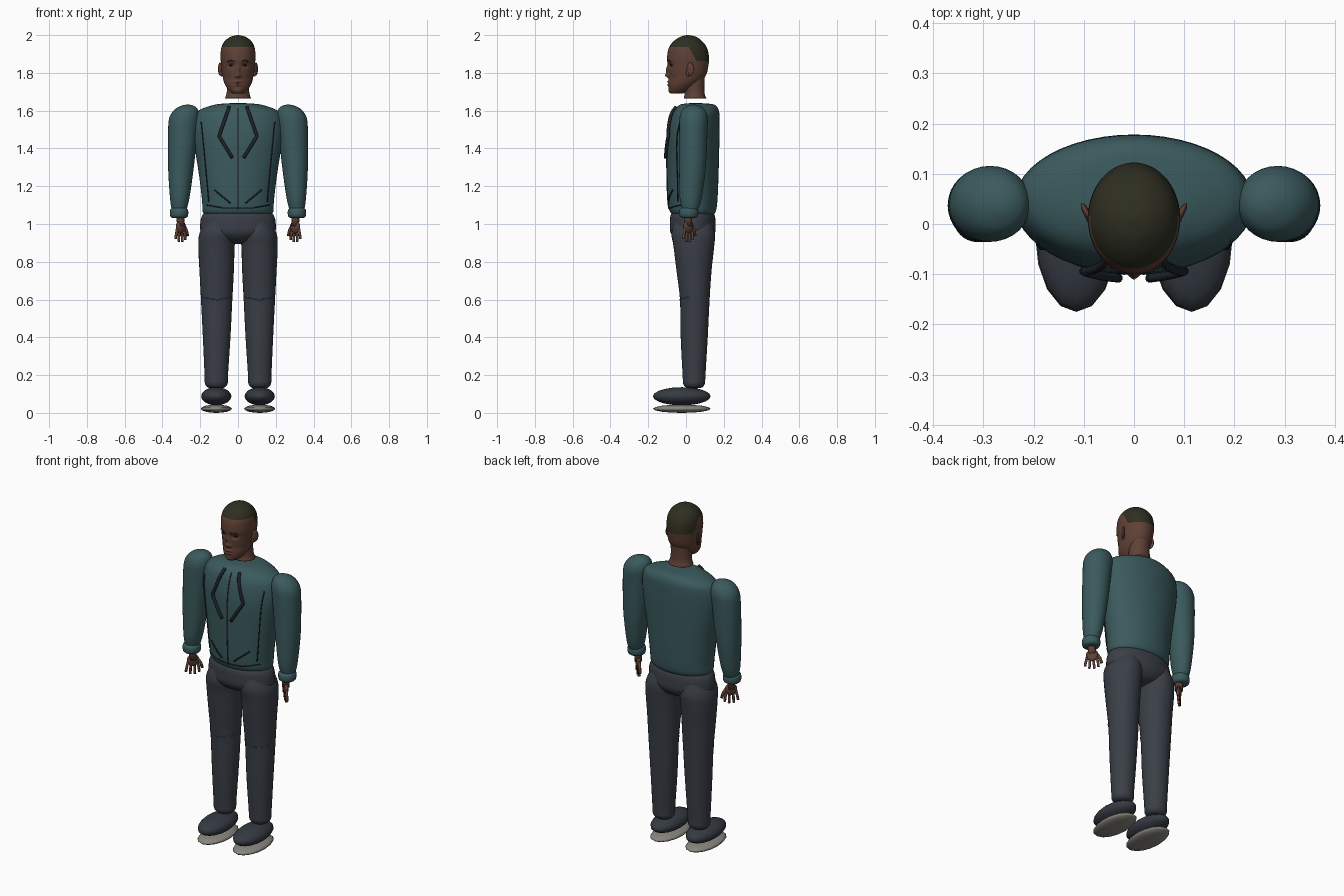
import bpy, bmesh, math
from mathutils import Vector, Matrix

if "Cube" in bpy.data.objects:
    bpy.data.objects.remove(bpy.data.objects["Cube"])


def material(name, rgb):
    m = bpy.data.materials.new(name)
    m.diffuse_color = (*rgb, 1)
    m.use_nodes = True
    m.node_tree.nodes["Principled BSDF"].inputs["Base Color"].default_value = m.diffuse_color
    return m


SKIN = material("brown skin", (0.115, 0.052, 0.036))
HAIR = material("dark hair", (0.027, 0.027, 0.015))
TEAL = material("teal jacket", (0.043, 0.102, 0.110))
NAVY = material("slate trousers", (0.042, 0.049, 0.062))
SHOE = material("shoe navy", (0.035, 0.043, 0.055))
SOLE = material("sole grey", (0.25, 0.24, 0.21))
TRIM = material("dark trim", (0.013, 0.017, 0.023))
ZIP = material("zip red brown", (0.06, 0.03, 0.03))
EYE = material("eye dark", (0.02, 0.013, 0.01))


def finish(name, bm, *mats):
    bmesh.ops.recalc_face_normals(bm, faces=bm.faces)
    me = bpy.data.meshes.new(name)
    bm.to_mesh(me)
    bm.free()
    for m in mats:
        me.materials.append(m)
    for p in me.polygons:
        p.use_smooth = True
    ob = bpy.data.objects.new(name, me)
    bpy.context.collection.objects.link(ob)
    return ob


def smooth_rows(rows, sub):
    """Catmull-Rom interpolation between profile rows."""
    out = []
    n = len(rows)
    for i in range(n - 1):
        a, b, c, d = rows[max(i - 1, 0)], rows[i], rows[i + 1], rows[min(i + 2, n - 1)]
        for k in range(sub):
            t = k / sub
            out.append([0.5 * (2 * q + (r - p) * t + (2 * p - 5 * q + 4 * r - s) * t * t
                               + (3 * q - p - 3 * r + s) * t ** 3)
                        for p, q, r, s in zip(a, b, c, d)])
    return out + [list(rows[-1])]


def loft(name, rows, mats, side=1, seg=32, sub=4):
    """Rows are (z, centre x, half width, front y, back y)."""
    bm = bmesh.new()
    rings = []
    for z, cx, rx, yf, yb in smooth_rows(rows, sub):
        rings.append([bm.verts.new((side * cx + rx * math.cos(a), (yf + yb) / 2 + (yb - yf) / 2 * math.sin(a), z))
                      for a in (2 * math.pi * k / seg for k in range(seg))])
    for lo, hi in zip(rings, rings[1:]):
        for k in range(seg):
            j = (k + 1) % seg
            bm.faces.new((lo[k], lo[j], hi[j], hi[k]))
    bm.faces.new(rings[0])
    bm.faces.new(rings[-1])
    return finish(name, bm, *mats)


def ball(name, loc, size, mat, seg=16, rings=10, turn=0.0):
    bm = bmesh.new()
    bmesh.ops.create_uvsphere(bm, u_segments=seg, v_segments=rings, radius=1)
    bm.transform(Matrix.Translation(loc) @ Matrix.Rotation(turn, 4, 'Z') @ Matrix.Diagonal((*size, 1)))
    return finish(name, bm, mat)


def tube(name, pts, r, mat, sides=8):
    """Round strip swept along a path of points."""
    bm = bmesh.new()
    pts = [Vector(p) for p in pts]
    rings = []
    for i, p in enumerate(pts):
        d = (pts[min(i + 1, len(pts) - 1)] - pts[max(i - 1, 0)]).normalized()
        u = d.cross(Vector((0.3, 1, 0.1))).normalized()
        v = d.cross(u)
        rings.append([bm.verts.new(p + r * (u * math.cos(a) + v * math.sin(a)))
                      for a in (2 * math.pi * k / sides for k in range(sides))])
    for lo, hi in zip(rings, rings[1:]):
        for k in range(sides):
            j = (k + 1) % sides
            bm.faces.new((lo[k], lo[j], hi[j], hi[k]))
    bm.faces.new(rings[0])
    bm.faces.new(rings[-1])
    return finish(name, bm, mat)


def on_front(rows, pts, lift, side=1, steps=8):
    """Drape an (x, z) polyline over the front of a lofted part."""
    path = []
    fine = sorted(smooth_rows(rows, 4))
    for (x0, z0), (x1, z1) in zip(pts, pts[1:]):
        for k in range(steps + 1):
            x, z = x0 + (x1 - x0) * k / steps, z0 + (z1 - z0) * k / steps
            _, cx, rx, yf, yb = min(fine, key=lambda r: abs(r[0] - z))
            for lo, hi in zip(fine, fine[1:]):
                if lo[0] <= z < hi[0]:
                    t = (z - lo[0]) / (hi[0] - lo[0])
                    _, cx, rx, yf, yb = [p + (q - p) * t for p, q in zip(lo, hi)]
            bulge = math.sqrt(max(0.02, 1 - ((x - cx) / rx) ** 2))
            if k or not path:
                path.append((side * x, (yf + yb) / 2 - (yb - yf) / 2 * bulge - lift, z))
    return path


# Jacket body
torso = [(1.045, 0, .165, -.06, .14), (1.065, 0, .187, -.085, .157), (1.12, 0, .190, -.095, .166),
         (1.25, 0, .205, -.10, .172), (1.45, 0, .235, -.10, .177), (1.55, 0, .235, -.085, .178),
         (1.60, 0, .21, -.065, .174), (1.63, 0, .13, -.035, .155), (1.638, 0, .07, 0, .11),
         (1.64, 0, .01, .04, .06)]
loft("jacket_body", torso, [TEAL], seg=48)
tube("zip", on_front(torso, [(0, 1.08), (0, 1.61)], .001, steps=24), .003, ZIP)
tube("hem_seam", on_front(torso, [(-.165, 1.10), (-.08, 1.085), (.08, 1.085), (.165, 1.10)], .001), .003, TRIM)

# Sleeves, cuffs and jacket trim
sleeve = [(1.07, .311, .038, -.018, .06), (1.09, .311, .043, -.025, .07), (1.15, .308, .053, -.034, .085),
          (1.30, .302, .068, -.036, .105), (1.50, .291, .079, -.036, .114), (1.57, .283, .078, -.033, .114),
          (1.61, .273, .058, -.015, .095), (1.628, .267, .028, .015, .065), (1.632, .266, .006, .034, .046)]
cuff = [(1.032, .312, .036, -.02, .05), (1.04, .312, .046, -.033, .062), (1.06, .312, .049, -.036, .066),
        (1.078, .312, .046, -.033, .063), (1.086, .312, .036, -.02, .055)]
for s, tag in ((-1, "right"), (1, "left")):
    loft(f"{tag}_sleeve", sleeve, [TEAL], s)
    loft(f"{tag}_cuff", cuff, [TEAL], s, sub=2)
    tube(f"{tag}_lapel", on_front(torso, [(.047, 1.62), (.10, 1.465), (.03, 1.35)], .008, s), .009, TRIM)
    tube(f"{tag}_side_seam", on_front(torso, [(.195, 1.54), (.155, 1.12)], .003, s), .003, TRIM)
    tube(f"{tag}_pocket", on_front(torso, [(.125, 1.18), (.04, 1.11)], .003, s), .004, TRIM)

# Trousers
loft("trouser_hips", [(.895, 0, .03, .02, .07), (.91, 0, .11, -.04, .12), (.95, 0, .19, -.08, .153),
                      (1.0, 0, .2, -.085, .157), (1.05, 0, .187, -.08, .15), (1.07, 0, .15, -.05, .12)], [NAVY], seg=40)
leg = [(.13, .115, .02, .03, .06), (.135, .115, .045, 0, .085), (.155, .115, .06, -.015, .10),
       (.2, .115, .062, -.018, .103), (.4, .113, .073, -.028, .115), (.6, .113, .083, -.032, .125),
       (.75, .113, .091, -.05, .135), (.88, .114, .096, -.066, .149), (.95, .108, .096, -.077, .153),
       (1.02, .10, .07, -.06, .13)]
for s, tag in ((-1, "right"), (1, "left")):
    loft(f"{tag}_trouser_leg", leg, [NAVY], s)
    tube(f"{tag}_knee_crease", on_front(leg, [(.19, .612), (.113, .598), (.036, .612)], 0, s), .0025, TEAL)
    # Shoes
    ball(f"{tag}_shoe", (s * .115, -.022, .088), (.08, .153, .048), SHOE, 16, 10)
    ball(f"{tag}_sole", (s * .115, -.022, .022), (.082, .153, .022), SOLE, 16, 8)

# Hands, with the palm plane turned halfway between side and front
for s, tag in ((-1, "right"), (1, "left")):
    def spot(u, z, out=0):
        return (s * (.303 - .72 * u + out), .013 + .7 * u, z)
    ball(f"{tag}_palm", spot(0, .985), (.034, .015, .036), SKIN, turn=-s * math.pi / 4)
    tube(f"{tag}_wrist", [spot(-.004, 1.06), spot(0, .99)], .021, SKIN, 12)
    for i, (u, tip) in enumerate(((-.026, .92), (-.010, .906), (.007, .905), (.023, .915))):
        tube(f"{tag}_finger_{i + 1}", [spot(u, .98), spot(u * 1.3, .945), spot(u * 1.45, tip + .006),
                                       spot(u * 1.47, tip)], .0072, SKIN)
    tube(f"{tag}_thumb", [spot(.02, 1.0), spot(.042, .965), spot(.05, .937)], .0085, SKIN)

# Neck
loft("neck", [(1.665, 0, .070, -.012, .108), (1.685, 0, .062, -.008, .100), (1.72, 0, .058, -.01, .097),
              (1.80, 0, .058, -.01, .10)], [SKIN])

# Head, with facial relief pressed into the front
head = loft("head", [(1.690, 0, .018, -.075, -.03), (1.696, 0, .036, -.086, .0), (1.72, 0, .058, -.092, .04),
                     (1.75, 0, .074, -.092, .078), (1.79, 0, .083, -.092, .107), (1.84, 0, .089, -.096, .119),
                     (1.88, 0, .092, -.10, .122), (1.93, 0, .089, -.092, .112), (1.965, 0, .073, -.068, .088),
                     (1.99, 0, .042, -.033, .055), (2.0, 0, .006, .004, .016)], [SKIN, HAIR], seg=96, sub=10)
# (x, z, spread x, spread z, forward push)
relief = [(0, 1.787, .012, .012, .017), (0, 1.815, .009, .022, .012), (.014, 1.783, .007, .007, .006),
          (.036, 1.838, .017, .011, -.011), (.035, 1.862, .022, .007, .004), (0, 1.752, .022, .006, .008),
          (0, 1.737, .019, .006, .008), (0, 1.7445, .02, .0025, -.004), (0, 1.705, .02, .011, .004),
          (.05, 1.77, .018, .016, -.004)]
for v in head.data.vertices:
    if v.co.y < 0:
        x, z = abs(v.co.x), v.co.z
        v.co.y -= sum(p * math.exp(-((x - a) / sx) ** 2 - ((z - b) / sz) ** 2) for a, b, sx, sz, p in relief)
# Hairline: high over the face, dropping behind the ears
for p in head.data.polygons:
    drop = min(max((p.center.y - .015) / .04, 0), 1)
    p.material_index = 1 if p.center.z > 1.937 - .075 * drop else 0

# Ears and eyes
for s, tag in ((-1, "right"), (1, "left")):
    ball(f"{tag}_ear", (s * .094, .022, 1.82), (.007, .022, .035), SKIN, turn=-s * .5)
    ball(f"{tag}_earlobe", (s * .088, .012, 1.795), (.008, .011, .014), SKIN)
    ball(f"{tag}_eye", (s * .036, -.072, 1.84), (.013, .011, .0055), EYE)
    tube(f"{tag}_brow", [(s * .018, -.099, 1.862), (s * .036, -.093, 1.867), (s * .054, -.081, 1.861)], .003, HAIR)
